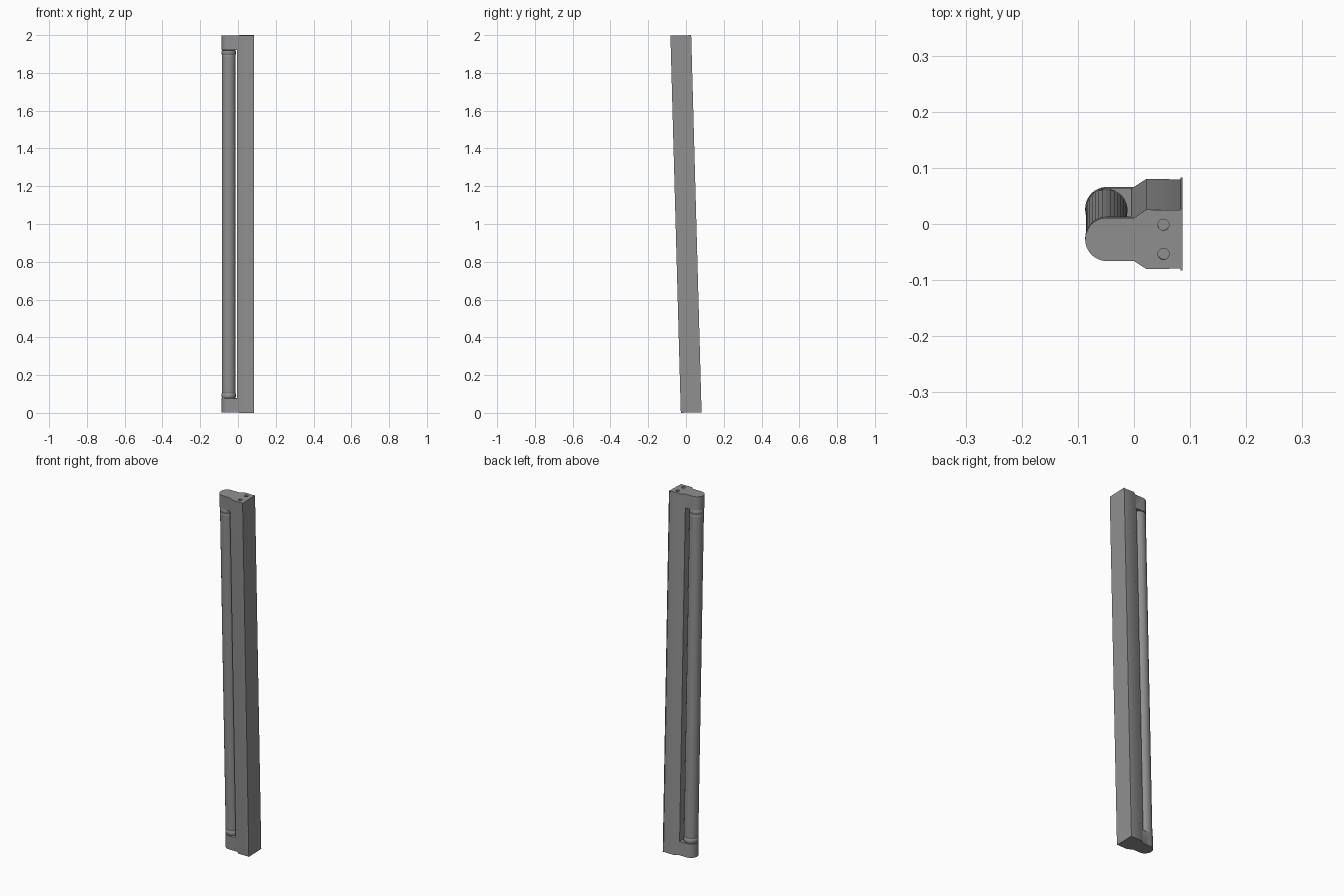
import bpy, bmesh, math
from mathutils import Matrix

if "Cube" in bpy.data.objects:
    bpy.data.objects.remove(bpy.data.objects["Cube"])

L = 1.997          # length along the lamp axis
NOTCH = 0.922      # half length of the opening for the tube
CX, R = -0.0485, 0.0385
POSE = Matrix.Translation((0, 0, 1)) @ Matrix.Rotation(math.atan(0.0275), 4, 'X')

GREY = bpy.data.materials.new("dark_grey")
GREY.diffuse_color = (0.28, 0.28, 0.28, 1)
GREY.use_nodes = True
GREY.node_tree.nodes["Principled BSDF"].inputs["Base Color"].default_value = GREY.diffuse_color


def make(name, bm):
    bmesh.ops.recalc_face_normals(bm, faces=bm.faces[:])
    me = bpy.data.meshes.new(name)
    bm.to_mesh(me)
    bm.free()
    me.materials.append(GREY)
    ob = bpy.data.objects.new(name, me)
    bpy.context.collection.objects.link(ob)
    return ob


def prism(name, pts, z0, z1):
    bm = bmesh.new()
    f = bm.faces.new([bm.verts.new((x, y, z0)) for x, y in pts])
    top = bmesh.ops.extrude_face_region(bm, geom=[f])['geom']
    bmesh.ops.translate(bm, vec=(0, 0, z1 - z0),
                        verts=[v for v in top if isinstance(v, bmesh.types.BMVert)])
    bmesh.ops.delete(bm, geom=[f], context='FACES_ONLY') if not f.is_valid else None
    bmesh.ops.holes_fill(bm, edges=bm.edges[:], sides=0)
    return make(name, bm)


def circle(cx, cy, r, n):
    return [(cx + r * math.cos(2 * math.pi * i / n), cy + r * math.sin(2 * math.pi * i / n))
            for i in range(n)]


def lathe(name, profile, cx, n=32):
    # closed surface of revolution around a vertical axis, profile = (radius, z)
    bm = bmesh.new()
    rings = [[bm.verts.new((x, y, z)) for x, y in circle(cx, 0, r, n)] for r, z in profile]
    for a, b in zip(rings, rings[1:]):
        for i in range(n):
            j = (i + 1) % n
            bm.faces.new((a[i], a[j], b[j], b[i]))
    bm.faces.new(rings[0][::-1])
    bm.faces.new(rings[-1])
    return make(name, bm)


def cut(ob, cutter):
    m = ob.modifiers.new("cut", 'BOOLEAN')
    m.operation = 'DIFFERENCE'
    m.solver = 'EXACT'
    m.object = cutter
    bpy.context.view_layer.objects.active = ob
    bpy.ops.object.modifier_apply(modifier=m.name)
    bpy.data.objects.remove(cutter)


# housing: backplate lip, box section, sloped shoulders and rounded end holders
side = [(0.086, 0.055), (0.083, 0.055), (0.083, 0.052), (0.022, 0.053), (0.0, R)]
arc = [(CX + R * math.cos(a), R * math.sin(a))
       for a in (math.pi / 2 + math.pi * i / 24 for i in range(25))]
housing = prism("housing", side + arc + [(x, -y) for x, y in reversed(side)], -L / 2, L / 2)
cut(housing, prism("notch", [(-0.2, -0.2), (-0.005, -0.2), (-0.005, 0.2), (-0.2, 0.2)],
                   -NOTCH, NOTCH))

# two cable holes in the top end
for y, depth in ((0.026, 0.008), (-0.026, 0.03)):
    cut(housing, prism("hole", circle(0.0525, y, 0.01, 20), L / 2 - depth, L / 2 + 0.05))

# fluorescent tube with a stepped collar at each end
half = [(0.0365, 0.885), (0.0365, 0.892), (0.0355, 0.8935), (0.0355, 0.897),
        (0.0375, 0.899), (0.0375, 0.915), (0.035, 0.9205)]
tube = lathe("tube", [(r, -z) for r, z in reversed(half)] + half, CX - 0.0005)

# contact pins between tube and end holders
pins = []
for s in (-1, 1):
    for y in (-0.012, 0.012):
        pins.append(prism("contact_pin", circle(CX, y, 0.004, 10),
                          *sorted((s * 0.92, s * 0.93))))

# lean the whole lamp and shade it, blending the soft shoulders of the housing
for ob in [housing, tube] + pins:
    ob.data.transform(POSE)
    bpy.ops.object.select_all(action='DESELECT')
    ob.select_set(True)
    bpy.context.view_layer.objects.active = ob
    bpy.ops.object.shade_smooth_by_angle(angle=math.radians(60))
